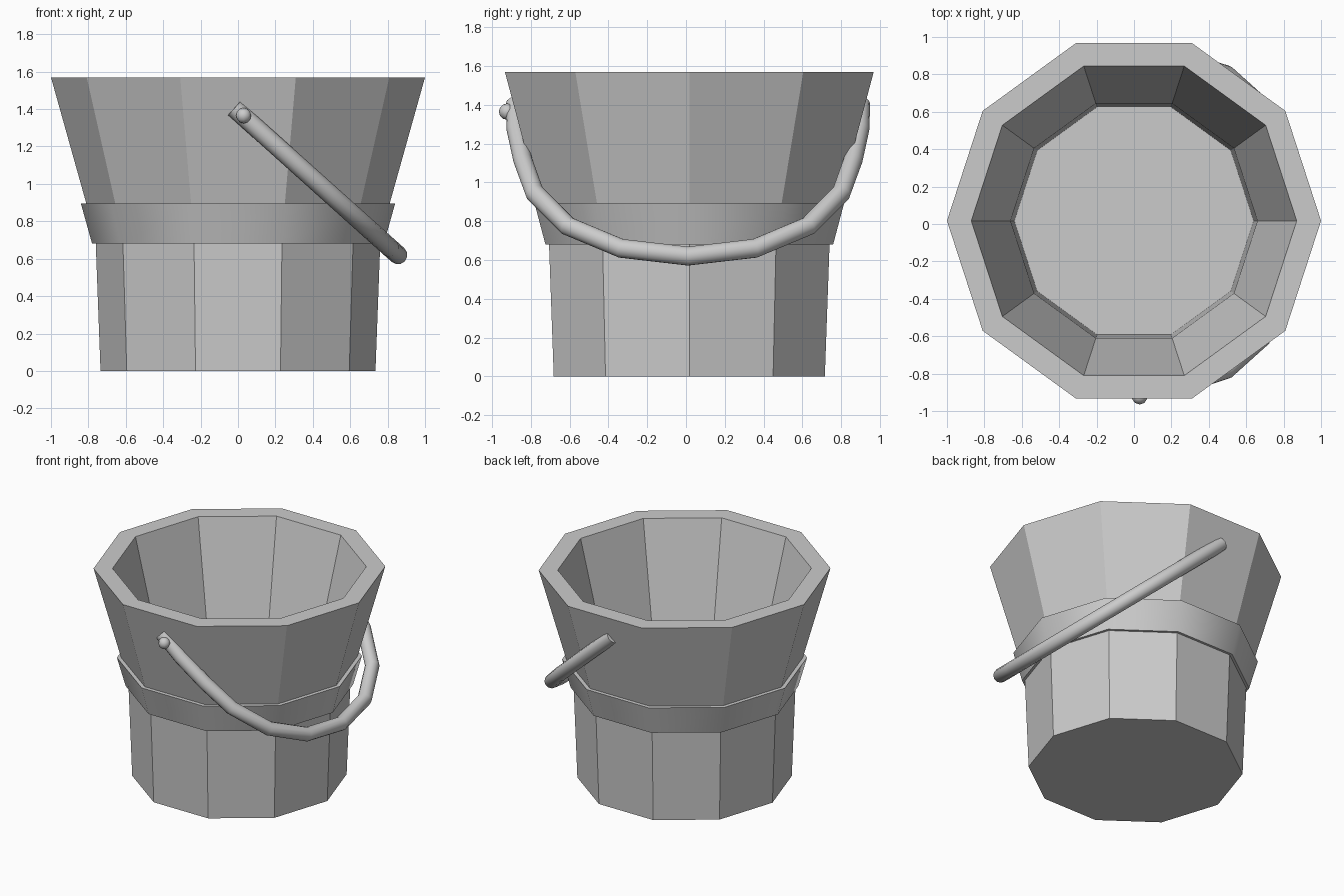
import bpy, bmesh
from math import cos, sin, pi
from mathutils import Vector

if "Cube" in bpy.data.objects:
    bpy.data.objects.remove(bpy.data.objects["Cube"])

CY = 0.017   # bucket axis offset in y
SIDES = 10


def finish(name, bm, smooth_angle=None):
    bmesh.ops.recalc_face_normals(bm, faces=bm.faces)
    mesh = bpy.data.meshes.new(name)
    bm.to_mesh(mesh)
    bm.free()
    ob = bpy.data.objects.new(name, mesh)
    bpy.context.collection.objects.link(ob)
    if smooth_angle:
        bpy.ops.object.select_all(action='DESELECT')
        bpy.context.view_layer.objects.active = ob
        ob.select_set(True)
        bpy.ops.object.shade_smooth_by_angle(angle=smooth_angle)
    return ob


def lathe(name, profile, closed, smooth_angle=None):
    """Ten-sided revolve of (radius, z) points; open profiles get end caps."""
    bm = bmesh.new()
    rings = [[bm.verts.new((r * cos(2 * pi * i / SIDES), CY + r * sin(2 * pi * i / SIDES), z))
              for i in range(SIDES)] for r, z in profile]
    pairs = list(zip(rings, rings[1:]))
    if closed:
        pairs.append((rings[-1], rings[0]))
    for a, b in pairs:
        for i in range(SIDES):
            j = (i + 1) % SIDES
            bm.faces.new((a[i], a[j], b[j], b[i]))
    if not closed:
        bm.faces.new(rings[0])
        bm.faces.new(rings[-1])
    return finish(name, bm, smooth_angle)


def tube(name, path, radius, sides, side_axis):
    """Round tube along a planar path whose plane normal is side_axis."""
    bm = bmesh.new()
    rings = []
    for k, p in enumerate(path):
        d_in = (p - path[max(k - 1, 0)]).normalized()
        d_out = (path[min(k + 1, len(path) - 1)] - p).normalized()
        tangent = (d_in + d_out).normalized()
        across = tangent.cross(side_axis).normalized()
        rings.append([bm.verts.new(p + radius * (cos(2 * pi * i / sides) * across
                                                 + sin(2 * pi * i / sides) * side_axis))
                      for i in range(sides)])
    for a, b in zip(rings, rings[1:]):
        for i in range(sides):
            j = (i + 1) % sides
            bm.faces.new((a[i], a[j], b[j], b[i]))
    bm.faces.new(rings[0])
    bm.faces.new(rings[-1])
    return finish(name, bm, 0.7)


# Bucket body: outside wall, rim, inside wall, floor
lathe("bucket", [(0.735, 0), (0.762, 0.72), (1.0, 1.57), (0.87, 1.57),
                 (0.66, 0.73), (0.64, 0.08)], closed=False)

# Hoop around the waist
lathe("hoop", [(0.78, 0.68), (0.84, 0.895), (0.80, 0.895), (0.745, 0.68)],
      closed=True, smooth_angle=0.7)

# Handle hanging down to the right: (half width, height) mirrored front to back
half = [(0.89, 1.405), (0.885, 1.27), (0.85, 1.11), (0.79, 0.945),
        (0.62, 0.775), (0.345, 0.66), (0, 0.62)]
full = [(-w, z) for w, z in half] + [(w, z) for w, z in half[-2::-1]]
path = [Vector((-0.02 + 0.875 * (1.405 - z) / 0.785, 0.01 + w, z)) for w, z in full]
tube("handle", path, 0.05, 12, Vector((0.785, 0, 0.875)).normalized())

# Pivot knob on the front
bm = bmesh.new()
bmesh.ops.create_uvsphere(bm, u_segments=10, v_segments=6, radius=0.042)
bmesh.ops.translate(bm, verts=bm.verts, vec=(0.03, -0.923, 1.365))
finish("handle_knob", bm, 0.9)
